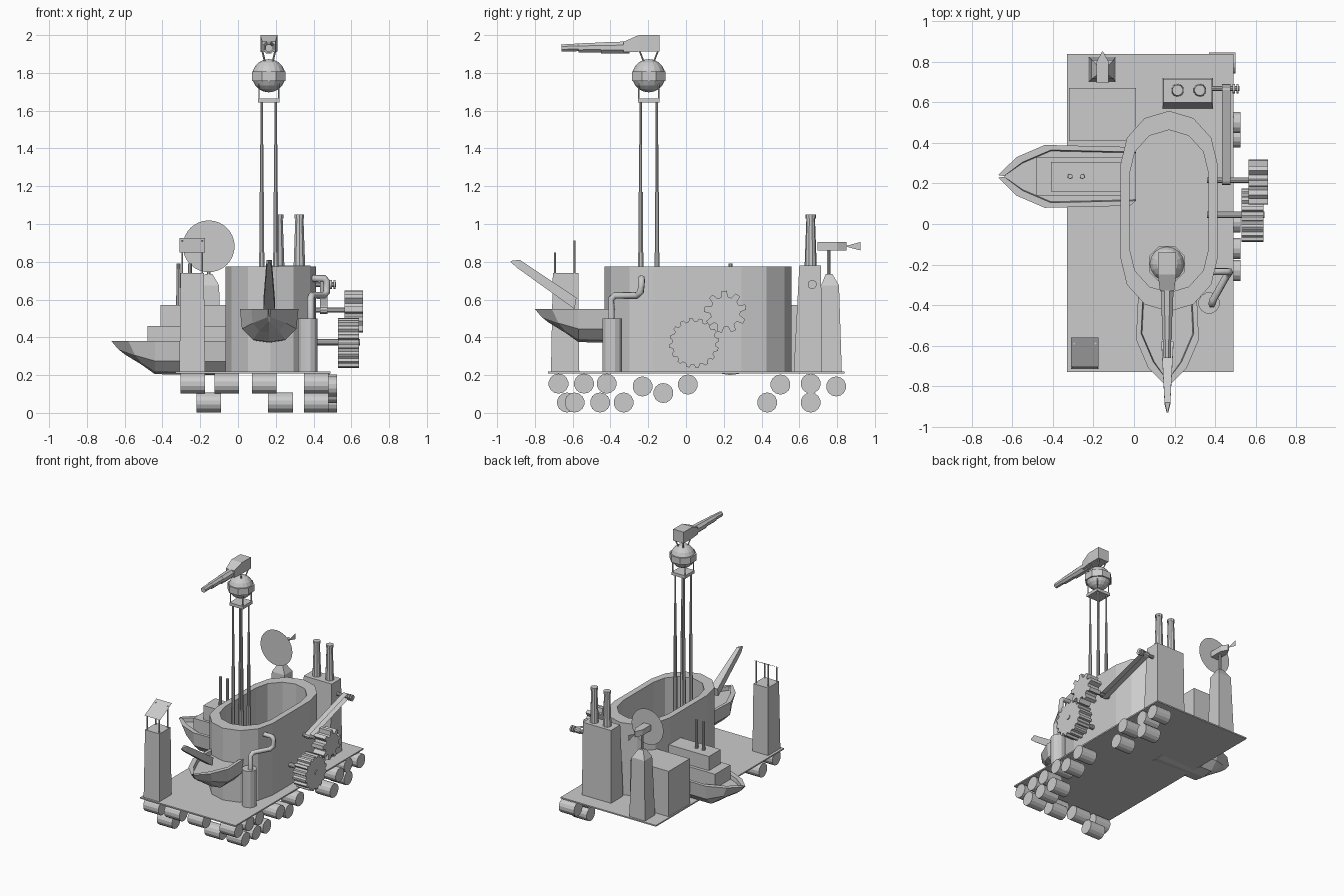
import bpy, bmesh
from math import sin, cos, pi
from mathutils import Vector

if "Cube" in bpy.data.objects:
    bpy.data.objects.remove(bpy.data.objects["Cube"])


def mesh(name, verts, faces):
    me = bpy.data.meshes.new(name)
    me.from_pydata([tuple(v) for v in verts], [], faces)
    bm = bmesh.new()
    bm.from_mesh(me)
    bmesh.ops.recalc_face_normals(bm, faces=bm.faces[:])
    bm.to_mesh(me)
    bm.free()
    ob = bpy.data.objects.new(name, me)
    bpy.context.collection.objects.link(ob)
    return ob


def loft(name, rings, caps=True):
    n = len(rings[0])
    verts = [v for r in rings for v in r]
    faces = [(i * n + j, i * n + (j + 1) % n, (i + 1) * n + (j + 1) % n, (i + 1) * n + j)
             for i in range(len(rings) - 1) for j in range(n)]
    if caps:
        faces += [tuple(range(n)), tuple(range(len(verts) - n, len(verts)))]
    return mesh(name, verts, faces)


def rect(x0, x1, y0, y1, z):
    return [(x0, y0, z), (x1, y0, z), (x1, y1, z), (x0, y1, z)]


def box(name, x0, x1, y0, y1, z0, z1):
    return loft(name, [rect(x0, x1, y0, y1, z0), rect(x0, x1, y0, y1, z1)])


def tube(name, a, b, r0, r1=None, n=10):
    a, b = Vector(a), Vector(b)
    q = (b - a).to_track_quat('Z', 'Y')
    ring = lambda c, r: [c + q @ Vector((r * cos(2 * pi * (i + .5) / n), r * sin(2 * pi * (i + .5) / n), 0))
                         for i in range(n)]
    return loft(name, [ring(a, r0), ring(b, r0 if r1 is None else r1)])


# Base plate
box("base_plate", -.33, .49, -.73, .84, .208, .218)

# Roller wheels: x centre, y, z
for x, y, z in [(-.24, -.675, .155), (-.155, -.63, .055), (-.06, -.675, .155), (.14, -.675, .155),
                (.225, -.59, .055), (.415, -.675, .155), (.415, -.59, .055), (.415, -.54, .155),
                (.415, -.42, .155), (.415, -.455, .055), (.415, -.33, .055), (.46, -.23, .14),
                (.46, -.12, .105), (.46, .01, .15), (.46, .43, .055), (.46, .5, .15),
                (.42, .66, .155), (.42, .66, .055), (.435, .795, .14)]:
    tube("roller", (x - .065, y, z), (x + .065, y, z), .053, n=14)

# Large open tub
outline = []
for i in range(14):
    k = i if i < 7 else i - 1
    a = k * pi / 6
    outline.append((.24 * cos(a), (.23 if i < 7 else -.23) + .265 * sin(a)))


def tub_ring(s, z):
    return [(.173 + x * s, .063 + y * s, z) for x, y in outline]


loft("tub", [tub_ring(1, .21), tub_ring(1, .775), tub_ring(.81, .775), tub_ring(.81, .25)])


# Boat hulls, local u = distance aft of the bow, v = across
def boat(name, place, length):
    rings = []
    for d, w, h in [(0, .006, .07), (.09, .095, .125), (.23, .155, .175), (length, .145, .18)]:
        rake = .035 if d < .2 else 0
        side = [(d, w, 0), (d + rake, w * .93, -h * .6), (d + rake * 2, w * .55, -h * .93)]
        keel = [(d + rake * 2, 0, -h)]
        rail = [(d + .03, -max(w - .025, .002), 0), (d + .03, -max(w - .03, .002), -.03)]
        ring = side + keel + [(u, -v, z) for u, v, z in reversed(side)] + rail + \
            [(u, -v, z) for u, v, z in reversed(rail)]
        rings.append([place(*p) for p in ring])
    loft(name, rings)


boat("side_boat", lambda u, v, z: (-.67 + u, .235 + v, .38 + z), .65)
boat("front_boat", lambda u, v, z: (.165 + v, -.8 + u, .55 + z), .44)
box("boat_cabin_lower", -.48, -.04, .14, .33, .34, .46)
box("boat_cabin_upper", -.41, -.04, .16, .305, .46, .57)
for x in (-.315, -.255):
    tube("boat_funnel", (x, .235, .57), (x, .235, .79), .013, .011)

# Tapered raised spar on the front boat
spar = []
for y, z, w, h in [(-.59, .55, .03, .06), (-.89, .765, .014, .045), (-.93, .8, .004, .006)]:
    spar.append([(.165 - w, y, z), (.165 + w, y, z), (.165 + w, y + .01, z + h), (.165 - w, y + .01, z + h)])
spar[0] = [(x, y, z) for x, y, z in spar[0]]
loft("bow_spar", spar)

# Watch tower with sloping thin roof
loft("watch_tower", [rect(-.31, -.175, -.715, -.565, .21), rect(-.305, -.18, -.705, -.57, .74)])
for x in (-.295, -.19):
    tube("roof_post", (x, -.693, .74), (x, -.693, .85), .005, n=6)
    tube("roof_post", (x, -.59, .74), (x, -.59, .912), .005, n=6)
mesh("tower_roof", [(-.31, -.705, .848), (-.175, -.705, .848), (-.175, -.56, .925), (-.31, -.56, .925)],
     [(0, 1, 2, 3)])

# Chimney house
loft("chimney_house", [rect(.14, .39, .57, .72, .21), rect(.145, .385, .6, .715, .78)])
for x in (.215, .325):
    tube("chimney", (x, .66, .78), (x, .66, 1.05), .032, .022)
    tube("chimney_collar", (x, .66, 1.03), (x, .66, 1.05), .027)
box("rear_block", -.32, .01, .41, .67, .21, .57)

# Wind wheel on its tapered tower
loft("wind_tower", [rect(-.225, -.09, .7, .825, .21), rect(-.21, -.1, .715, .81, .675),
                    rect(-.175, -.135, .74, .775, .735)])
tube("wind_post", (-.155, .757, .73), (-.155, .757, .88), .01, n=8)
loft("wind_head", [[(x, y, z) for x, z in ((-.155 - w, .86), (-.155 + w, .86), (-.155 + w, .905), (-.155 - w, .905))]
                   for y, w in ((.695, .03), (.8, .03), (.85, .003))])
mesh("wind_disc", [(-.155 + .137 * cos(i * pi / 16), .693, .882 + .137 * sin(i * pi / 16)) for i in range(32)],
     [tuple(range(32))])
mesh("wind_tail", [(-.155, .84, .882), (-.155, .925, .86), (-.155, .925, .905)], [(0, 1, 2)])


# Gears on the right side
def gear(name, x0, x1, y, z, r0, r1, teeth):
    prof = []
    for i in range(teeth):
        for f, r in ((.0, r0), (.15, r1), (.5, r1), (.65, r0)):
            a = 2 * pi * (i + f) / teeth
            prof.append((y + r * cos(a), z + r * sin(a)))
    loft(name, [[(x, a, b) for a, b in prof] for x in (x0, x1)])


gear("large_gear", .53, .64, .043, .37, .116, .132, 16)
gear("small_gear", .565, .662, .208, .535, .08, .112, 9)
tube("large_gear_shaft", (.36, .045, .375), (.645, .045, .375), .017)
tube("small_gear_shaft", (.36, .215, .545), (.6, .215, .545), .014)

# Drive pulley and thin belt
tube("pulley_shaft", (.37, .668, .68), (.52, .668, .68), .013)
for x in (.487, .505):
    tube("pulley", (x, .668, .68), (x + .011, .668, .68), .024, n=12)
belt = []
for cy, cz, a0 in ((.668, .68, -.2 * pi), (.215, .545, .8 * pi)):
    belt += [(cy + .022 * cos(a0 - .21 * pi + i * pi / 5), cz + .022 * sin(a0 - .21 * pi + i * pi / 5))
             for i in range(6)]
loft("drive_belt", [[(x, a, b) for a, b in belt] for x in (.435, .475)], caps=False)

# Boiler cylinder with bent pipe
tube("boiler", (.37, -.39, .21), (.37, -.39, .5), .053, n=12)
path = [(.385, -.395, .48), (.385, -.395, .605), (.39, -.375, .622), (.455, -.26, .622),
        (.47, -.24, .64), (.47, -.235, .695), (.455, -.235, .712), (.37, -.235, .712)]
cu = bpy.data.curves.new("steam_pipe", 'CURVE')
cu.dimensions = '3D'
cu.bevel_depth = .019
cu.bevel_resolution = 1
cu.use_fill_caps = True
sp = cu.splines.new('POLY')
sp.points.add(len(path) - 1)
for p, c in zip(sp.points, path):
    p.co = (*c, 1)
bpy.context.collection.objects.link(bpy.data.objects.new("steam_pipe", cu))

# Telescopic mast legs
cx, cy = .163, -.197
for sx in (-1, 1):
    for sy in (-1, 1):
        x, y = cx + sx * .037, cy + sy * .043
        for z0, z1, r in ((.25, .85, .015), (.85, 1.17, .012), (1.17, 1.42, .009), (1.42, 1.65, .007)):
            tube("mast_leg", (x, y, z0), (x, y, z1), r, n=8)
        x, y = cx + sx * .052, cy + sy * .052
        tube("ball_strut", (x, y, 1.66), (x, y, 1.77), .004, n=6)
        tube("scope_strut", (cx + sx * .02, cy + sy * .025, 1.855),
             (cx + sx * .035, cy + sy * .05, 1.92), .005, n=6)
box("mast_plate", cx - .058, cx + .058, cy - .058, cy + .058, 1.642, 1.665)

# Ball cabin with band
bm = bmesh.new()
bmesh.ops.create_uvsphere(bm, u_segments=16, v_segments=10, radius=.088)
ball = mesh("ball_cabin", [], [])
bm.to_mesh(ball.data)
bm.free()
ball.location = (cx, cy, 1.785)
tube("ball_band", (cx, cy, 1.757), (cx, cy, 1.808), .097, n=8)

# Telescope on top
loft("scope_body", [[(cx - w, y, z0), (cx + w, y, z0), (cx + w, y, z1), (cx - w, y, z1)]
                    for y, w, z0, z1 in ((-.14, .045, 1.912, 2.0), (-.25, .045, 1.912, 2.0), (-.33, .035, 1.91, 1.965))])
for y0, y1, r in ((-.3, -.45, .032), (-.45, -.57, .026), (-.57, -.66, .02)):
    tube("scope_tube", (cx, y0, 1.935), (cx, y1, 1.932), r + .002, r, n=8)
